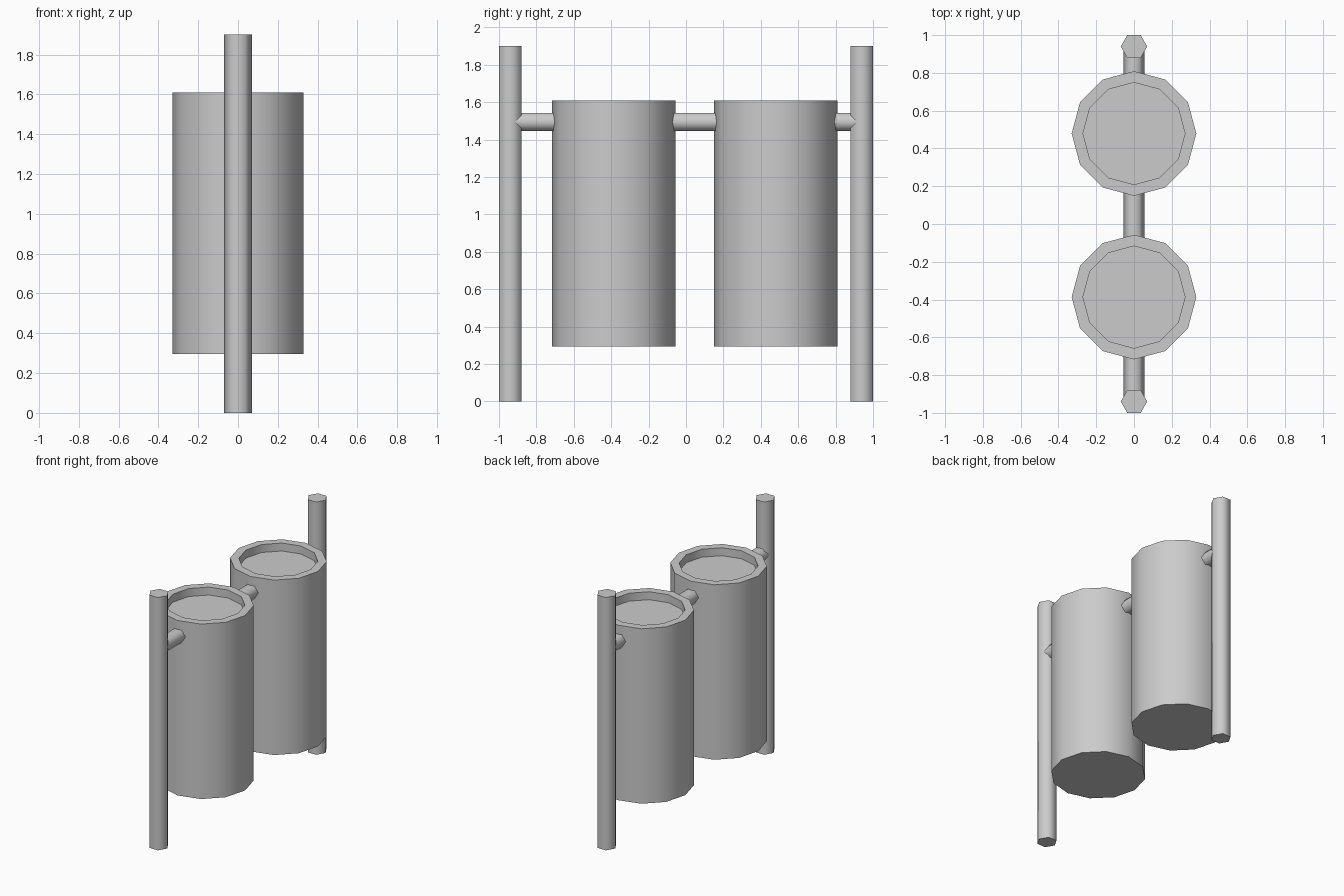
import bpy, bmesh, math
from mathutils import Matrix

if "Cube" in bpy.data.objects:
    bpy.data.objects.remove(bpy.data.objects["Cube"])


def lathe(name, sides, rings, matrix):
    """Stack of polygon rings (radius, height), capped at both ends; corners on +/-x."""
    bm = bmesh.new()
    loops = [[bm.verts.new((r * math.cos(2 * math.pi * i / sides),
                            r * math.sin(2 * math.pi * i / sides), z))
              for i in range(sides)] for r, z in rings]
    for a, b in zip(loops, loops[1:]):
        for i in range(sides):
            j = (i + 1) % sides
            bm.faces.new((a[i], a[j], b[j], b[i]))
    bm.faces.new(loops[0][::-1])
    bm.faces.new(loops[-1])
    bm.transform(matrix)
    bmesh.ops.recalc_face_normals(bm, faces=bm.faces)
    mesh = bpy.data.meshes.new(name)
    bm.to_mesh(mesh)
    bm.free()
    obj = bpy.data.objects.new(name, mesh)
    bpy.context.collection.objects.link(obj)
    # Smooth around the sides, sharp at the rims
    bpy.ops.object.select_all(action='DESELECT')
    obj.select_set(True)
    bpy.context.view_layer.objects.active = obj
    bpy.ops.object.shade_smooth_by_angle(angle=math.radians(65))
    return obj


# Upright hexagonal posts
for label, y in (("front", -0.94), ("back", 0.94)):
    lathe(label + "_post", 6, [(0.07, 0), (0.07, 1.9)],
          Matrix.Translation((0, y, 0)))

# Barrels with a raised rim and recessed lid
barrel = [(0.33, 0.295), (0.33, 1.61), (0.27, 1.61), (0.27, 1.55)]
for label, y in (("front", -0.387), ("back", 0.479)):
    lathe(label + "_barrel", 12, barrel, Matrix.Translation((0, y, 0)))

# Horizontal rod through both barrels, ending inside the posts
lathe("cross_rod", 6, [(0.055, -0.94), (0.055, 0.94)],
      Matrix.Translation((0, 0, 1.495)) @ Matrix.Rotation(math.pi / 2, 4, 'X'))
